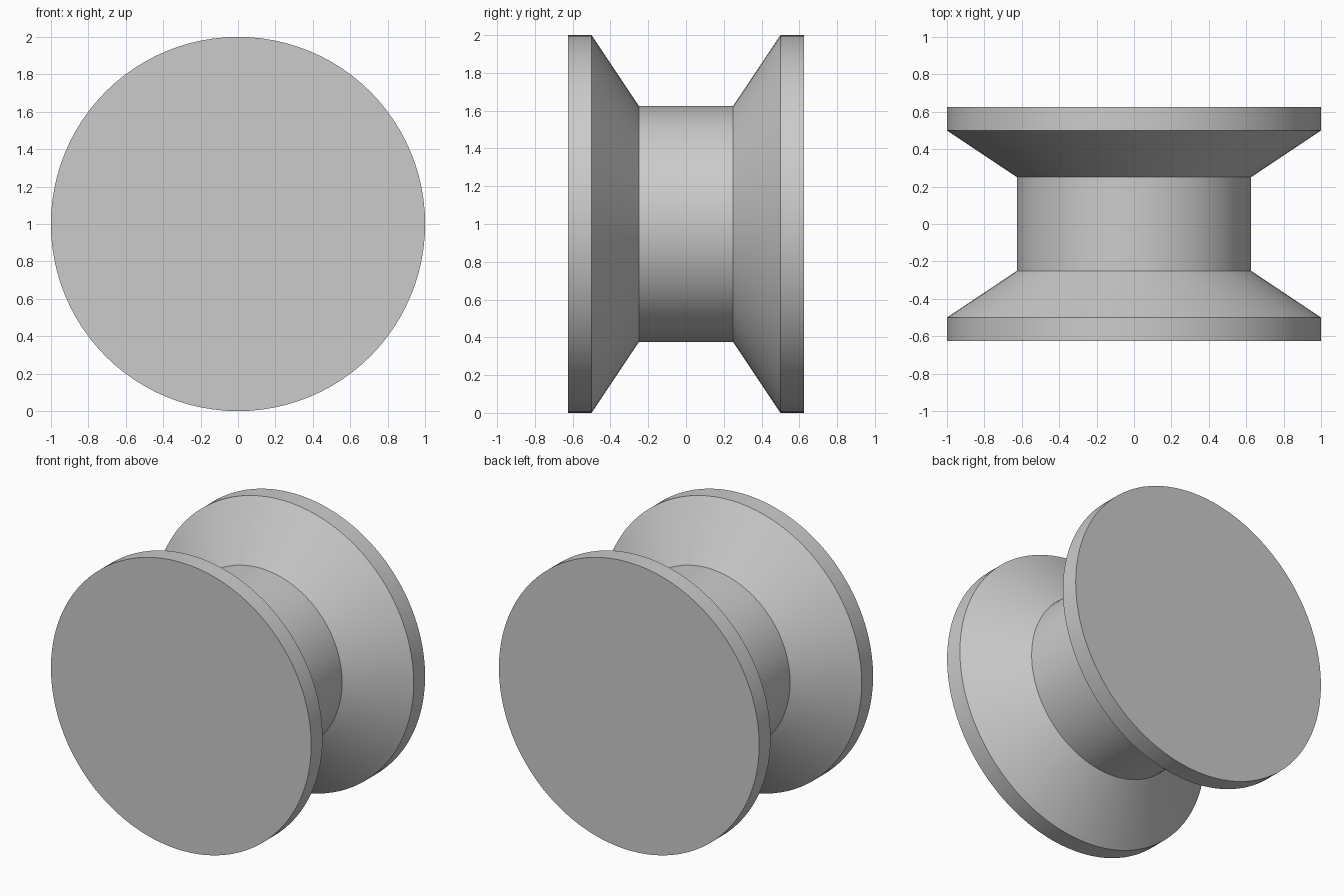
import bpy, bmesh, math
from mathutils import Matrix, Vector

cube = bpy.data.objects.get("Cube")
if cube:
    bpy.data.objects.remove(cube, do_unlink=True)

SEGMENTS = 96
RIM_RADIUS, HUB_RADIUS = 1.0, 0.625
OUTER_Y, RIM_Y, HUB_Y = 0.625, 0.5, 0.25

grey = bpy.data.materials.new("plain_grey")
grey.use_nodes = True
colour = (0.6, 0.6, 0.6, 1)
grey.diffuse_color = colour
grey.node_tree.nodes["Principled BSDF"].inputs["Base Color"].default_value = colour

# Half profile of the spool as (radius, y), mirrored to the other flange
half = [(HUB_RADIUS, HUB_Y), (RIM_RADIUS, RIM_Y), (RIM_RADIUS, OUTER_Y)]
profile = [(r, -y) for r, y in reversed(half)] + half

# Rings joined by side walls, then closed by the two flat end discs
bm = bmesh.new()
rings = []
for radius, y in profile:
    angles = [2 * math.pi * i / SEGMENTS for i in range(SEGMENTS)]
    rings.append([bm.verts.new((radius * math.cos(a), y, radius * math.sin(a)))
                  for a in angles])
for near, far in zip(rings, rings[1:]):
    for i in range(SEGMENTS):
        j = (i + 1) % SEGMENTS
        bm.faces.new((near[i], near[j], far[j], far[i]))
bm.faces.new(rings[0])
bm.faces.new(rings[-1])
bmesh.ops.recalc_face_normals(bm, faces=bm.faces)

mesh = bpy.data.meshes.new("spool")
bm.to_mesh(mesh)
bm.free()
mesh.materials.append(grey)
spool = bpy.data.objects.new("spool", mesh)
spool.location.z = RIM_RADIUS
bpy.context.collection.objects.link(spool)

# Smooth walls with crisp rims
bpy.ops.object.select_all(action="DESELECT")
spool.select_set(True)
bpy.context.view_layer.objects.active = spool
bpy.ops.object.shade_smooth_by_angle(angle=math.radians(25))
